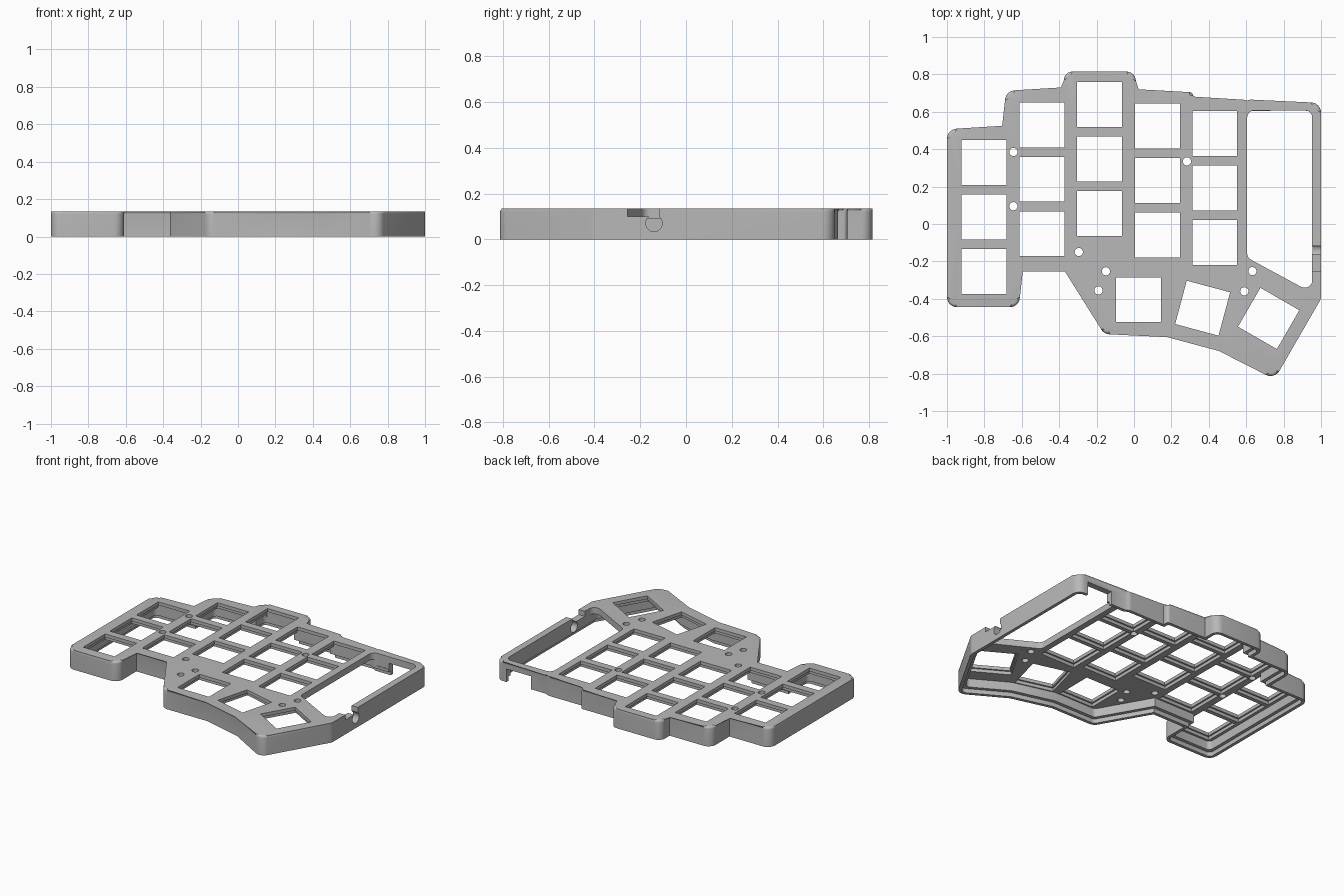
import bpy, bmesh
from math import radians, tan, pi, cos, sin
from mathutils import Vector, Matrix

if "Cube" in bpy.data.objects:
    bpy.data.objects.remove(bpy.data.objects["Cube"])

HEIGHT, PLATE_Z, KEY = 0.135, 0.09, 0.24

grey = bpy.data.materials.new("matte grey")
grey.use_nodes = True
grey.diffuse_color = (0.48, 0.48, 0.48, 1)
grey.node_tree.nodes["Principled BSDF"].inputs["Base Color"].default_value = (0.48, 0.48, 0.48, 1)


def corners(points):
    """Each point with the unit directions of its incoming and outgoing edges."""
    pts = [Vector(p) for p in points]
    for i, p in enumerate(pts):
        a, b = p - pts[i - 1], pts[(i + 1) % len(pts)] - p
        yield p, a, b


def inset(points, d):
    """Counter-clockwise outline moved inward by d."""
    out = []
    for p, a, b in corners(points):
        n1 = Vector((-a.y, a.x)).normalized()
        n2 = Vector((-b.y, b.x)).normalized()
        out.append(p + (n1 + n2) * d / (1 + n1.dot(n2)))
    return out


def rounded(points, radius, steps=6):
    """Fillet the convex corners of a counter-clockwise outline."""
    out = []
    for p, a, b in corners(points):
        turn = a.angle(b)
        if a.x * b.y - a.y * b.x <= 0 or turn < 0.05:
            out.append(p)
            continue
        t = min(radius * tan(turn / 2), 0.46 * min(a.length, b.length))
        r = t / tan(turn / 2)
        start, u = p - a.normalized() * t, a.normalized()
        n = Vector((-u.y, u.x))
        for i in range(steps + 1):
            w = turn * i / steps
            out.append(start + n * r + u * r * sin(w) - n * r * cos(w))
    return out


def prism(bm, points, z0, z1):
    """Add a closed vertical extrusion of an outline."""
    low = [bm.verts.new((p[0], p[1], z0)) for p in points]
    top = [bm.verts.new((p[0], p[1], z1)) for p in points]
    bm.faces.new(low[::-1])
    bm.faces.new(top)
    for i in range(len(low)):
        j = (i + 1) % len(low)
        bm.faces.new((low[i], low[j], top[j], top[i]))


def box(bm, x0, x1, y0, y1, z0, z1):
    prism(bm, [(x0, y0), (x1, y0), (x1, y1), (x0, y1)], z0, z1)


def finish(bm, name):
    mesh = bpy.data.meshes.new(name)
    bmesh.ops.recalc_face_normals(bm, faces=bm.faces)
    bm.to_mesh(mesh)
    bm.free()
    obj = bpy.data.objects.new(name, mesh)
    bpy.context.collection.objects.link(obj)
    return obj


def cut(target, bm, name):
    """Subtract a cutter from the target and discard it."""
    tool = finish(bm, name)
    tool.hide_render = True
    mod = target.modifiers.new(name, 'BOOLEAN')
    mod.operation, mod.solver, mod.object = 'DIFFERENCE', 'EXACT', tool
    bpy.context.view_layer.update()
    graph = bpy.context.evaluated_depsgraph_get()
    mesh = bpy.data.meshes.new_from_object(target.evaluated_get(graph))
    target.modifiers.clear()
    target.data = mesh
    bpy.data.objects.remove(tool)


# Case outline, staggered columns at the back and fanned thumb area in front
outline = [(-1, -0.445), (-0.61, -0.445), (-0.61, -0.24), (-0.36, -0.24),
           (-0.16, -0.59), (0.18, -0.59), (0.46, -0.665), (0.75, -0.833),
           (1, -0.40), (1, 0.65), (0.62, 0.65), (0.59, 0.665), (0.315, 0.665),
           (0.315, 0.705), (0.01, 0.705), (0.01, 0.815), (-0.375, 0.815),
           (-0.375, 0.715), (-0.69, 0.715), (-0.69, 0.51), (-1, 0.51)]

# Solid body with a softened top rim
bm = bmesh.new()
prism(bm, rounded(outline, 0.055), 0, HEIGHT)
rim = [e for e in bm.edges if all(v.co.z > HEIGHT - 0.001 for v in e.verts)]
bmesh.ops.bevel(bm, geom=rim, offset=0.015, segments=4, profile=0.5, affect='EDGES')
case = finish(bm, "keyboard_case")

# Hollow underside with a stepped ledge for the bottom plate
for depth, top, name in ((0.045, PLATE_Z, "cavity"), (0.022, 0.03, "ledge")):
    bm = bmesh.new()
    prism(bm, rounded(inset(outline, depth), 0.03), -0.1, top)
    cut(case, bm, name)

# Switch positions: (column x, back key y), then thumb keys (x, y, angle)
columns = [(-0.803, 0.328), (-0.492, 0.53), (-0.185, 0.638), (0.125, 0.523), (0.432, 0.483)]
keys = [(x, y - 0.291 * row, 0) for x, y in columns for row in range(3)]
keys += [(0.025, -0.405, 0), (0.367, -0.45, -15), (0.72, -0.505, -30)]


def key_prisms(bm, size, z0, z1):
    h = size / 2
    for x, y, angle in keys:
        turn = Matrix.Rotation(radians(angle), 2)
        square = [turn @ Vector(c) + Vector((x, y))
                  for c in ((-h, -h), (h, -h), (h, h), (-h, h))]
        prism(bm, square, z0, z1)


# Wider clip recesses beneath each switch opening
bm = bmesh.new()
key_prisms(bm, KEY + 0.022, 0.07, 0.112)
cut(case, bm, "clip_recesses")

# Switch openings, controller window and screw holes
bm = bmesh.new()
key_prisms(bm, KEY, 0.05, 0.2)
window = [(0.605, 0.608), (0.605, -0.18), (0.953, -0.368), (0.953, 0.608)]
prism(bm, rounded(window, 0.04), 0.05, 0.2)
screws = [(-0.645, 0.385), (-0.645, 0.095), (0.283, 0.335), (-0.295, -0.15),
          (-0.15, -0.253), (-0.19, -0.355), (0.633, -0.252), (0.59, -0.36)]
for x, y in screws:
    ring = [(x + 0.022 * cos(k * pi / 12), y + 0.022 * sin(k * pi / 12)) for k in range(24)]
    prism(bm, ring, 0.05, 0.2)
cut(case, bm, "openings")

# Back cable port and round side jack
bm = bmesh.new()
box(bm, 0.73, 0.92, 0.55, 0.75, -0.1, PLATE_Z)
bmesh.ops.create_cone(bm, cap_ends=True, segments=32, radius1=0.036, radius2=0.036, depth=0.2,
                      matrix=Matrix.Translation((1, -0.14, 0.07)) @ Matrix.Rotation(pi / 2, 4, 'Y'))
cut(case, bm, "ports")

# Shallow notch in the top of the side wall
bm = bmesh.new()
box(bm, 0.94, 1.1, -0.255, -0.118, 0.1, 0.2)
cut(case, bm, "side_notch")

case.data.materials.clear()
case.data.materials.append(grey)
for face in case.data.polygons:
    face.material_index = 0
for obj in bpy.context.selected_objects:
    obj.select_set(False)
case.select_set(True)
bpy.context.view_layer.objects.active = case
bpy.ops.object.shade_smooth_by_angle(angle=radians(30))
